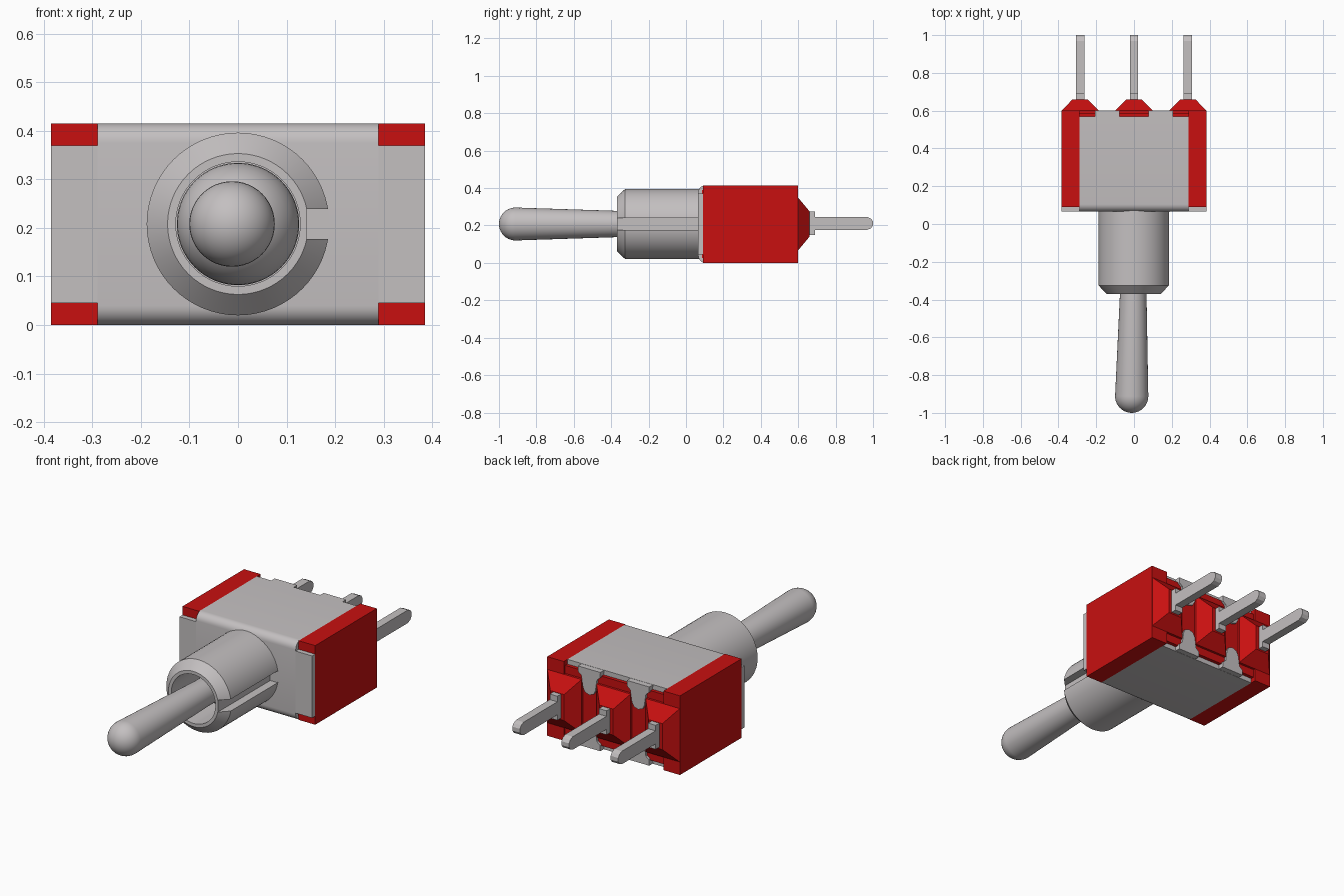
import bpy, bmesh, math
from mathutils import Matrix, Vector

cube = bpy.data.objects.get("Cube")
if cube:
    bpy.data.objects.remove(cube, do_unlink=True)

ZC = 0.208          # height of the lever axis
PINS = (-0.285, 0.0, 0.285)


def material(name, rgb):
    m = bpy.data.materials.new(name)
    m.use_nodes = True
    m.diffuse_color = (*rgb, 1)
    m.node_tree.nodes["Principled BSDF"].inputs["Base Color"].default_value = (*rgb, 1)
    return m


METAL = material("light_grey_metal", (0.55, 0.525, 0.53))
RED = material("red_plastic", (0.58, 0.005, 0.005))


def finish(name, bm, mat, smooth=False):
    bmesh.ops.recalc_face_normals(bm, faces=bm.faces)
    me = bpy.data.meshes.new(name)
    bm.to_mesh(me)
    bm.free()
    me.materials.append(mat)
    ob = bpy.data.objects.new(name, me)
    bpy.context.collection.objects.link(ob)
    if smooth:
        shade(ob)
    return ob


def shade(ob):
    bpy.ops.object.select_all(action='DESELECT')
    ob.select_set(True)
    bpy.context.view_layer.objects.active = ob
    bpy.ops.object.shade_smooth_by_angle(angle=math.radians(32))


def box(name, lo, hi, mat):
    bm = bmesh.new()
    bmesh.ops.create_cube(bm, size=1)
    lo, hi = Vector(lo), Vector(hi)
    for v in bm.verts:
        v.co = Vector([lo[i] + (v.co[i] + 0.5) * (hi[i] - lo[i]) for i in range(3)])
    return finish(name, bm, mat)


def prism(name, pts, offset, mat, smooth=False):
    """Extrude a closed outline of 3D points along an offset."""
    bm = bmesh.new()
    face = bm.faces.new([bm.verts.new(p) for p in pts])
    new = bmesh.ops.extrude_face_region(bm, geom=[face])["geom"]
    bmesh.ops.translate(bm, vec=offset, verts=[g for g in new if isinstance(g, bmesh.types.BMVert)])
    return finish(name, bm, mat, smooth)


def lathe(name, profile, mat, closed=False, steps=64, smooth=True):
    """Spin (radius, y) points about the lever axis."""
    bm = bmesh.new()
    vs = [bm.verts.new((r, y, ZC)) for r, y in profile]
    es = [bm.edges.new(p) for p in zip(vs, vs[1:])]
    if closed:
        es.append(bm.edges.new((vs[-1], vs[0])))
    bmesh.ops.spin(bm, geom=vs + es, cent=(0, 0, ZC), axis=(0, 1, 0),
                   angle=2 * math.pi, steps=steps)
    bmesh.ops.remove_doubles(bm, verts=bm.verts, dist=1e-5)
    return finish(name, bm, mat, smooth)


def arc(cy, cz, r, a0, a1, n=7):
    return [(cy + r * math.cos(math.radians(a0 + (a1 - a0) * i / n)),
             cz + r * math.sin(math.radians(a0 + (a1 - a0) * i / n))) for i in range(n + 1)]


# Red housing: core and two end walls
box("housing_core", (-0.289, 0.085, 0.025), (0.289, 0.588, 0.39), RED)
for side, s in (("left", 1), ("right", -1)):
    a, b = sorted((s * 0.289, s * 0.385))
    box(side + "_end_wall", (a, 0.09, 0), (b, 0.60, 0.415), RED)

# Metal strap wrapped over the top, front and bottom
R = 0.04
outline = ([(0.57, 0.0)] + arc(0.065 + R, R, R, 270, 180) + arc(0.065 + R, 0.415 - R, R, 180, 90)
           + [(0.57, 0.415), (0.57, 0.387), (0.095, 0.387), (0.095, 0.028), (0.57, 0.028)])
prism("strap", [(-0.289, y, z) for y, z in outline], (0.578, 0, 0), METAL, True)

# Front flange
for side, s in (("left", 1), ("right", -1)):
    a, b = sorted((s * 0.288, s * 0.385))
    box(side + "_front_flange", (a, 0.065, 0.045), (b, 0.09, 0.37), METAL)

# Rounded tabs folded over the back edge, above and below
tab = [(0.065, 0.0), (0.063, 0.03), (0.045, 0.045), (0.036, 0.105), (0.025, 0.126), (0.0, 0.135)]
tab += [(-x, d) for x, d in reversed(tab[:-1])]
for x0 in (-0.142, 0.142):
    for level in ("upper", "lower"):
        pts = [(x0 + x, 0.56, 0.414 - d if level == "upper" else 0.001 + d) for x, d in tab]
        prism(level + "_strap_tab", pts, (0, 0.04, 0), METAL)

# Tapered red pedestals with terminal pins
half = [(0.65, -0.063), (0.69, -0.063), (0.69, -0.034), (0.97, -0.034), (0.99, -0.025), (1.0, -0.01)]
pin = half + [(y, -z) for y, z in reversed(half)]
for x0 in PINS:
    bm = bmesh.new()
    rings = []
    for y, w, h in ((0.57, 0.099, 0.14), (0.60, 0.099, 0.14), (0.66, 0.04, 0.068)):
        rings.append([bm.verts.new((x0 + sx * w, y, ZC + sz * h))
                      for sx, sz in ((-1, -1), (1, -1), (1, 1), (-1, 1))])
    for r0, r1 in zip(rings, rings[1:]):
        for i in range(4):
            j = (i + 1) % 4
            bm.faces.new((r0[i], r0[j], r1[j], r1[i]))
    bm.faces.new(rings[0])
    bm.faces.new(rings[-1])
    finish("pin_pedestal", bm, RED)
    prism("terminal_pin", [(x0 - 0.022, y, ZC + 0.003 + z) for y, z in pin], (0.044, 0, 0), METAL)

# Bushing with a keyway cut along its left side
bushing = lathe("bushing", [(0.128, -0.37), (0.145, -0.37), (0.188, -0.325),
                            (0.188, 0.075), (0.128, 0.075)], METAL, closed=True, smooth=False)
cutter = box("keyway_cutter", (0.142, -0.5, 0.177), (0.3, 0.064, 0.239), METAL)
cutter.hide_render = True
mod = bushing.modifiers.new("keyway", 'BOOLEAN')
mod.operation = 'DIFFERENCE'
mod.solver = 'EXACT'
mod.object = cutter
bpy.context.view_layer.objects.active = bushing
bpy.ops.object.modifier_apply(modifier=mod.name)
bpy.data.objects.remove(cutter, do_unlink=True)
shade(bushing)

# Pivot ball inside the bushing
ball = [(max(0.0, 0.126 * math.sin(math.pi * i / 20)), -0.1 - 0.126 * math.cos(math.pi * i / 20))
        for i in range(21)]
lathe("pivot_ball", ball, METAL)

# Lever: tapered rod with a round tip, leaning slightly to the right
tip = [(0.088 * math.sin(math.pi / 2 * i / 10), -0.912 - 0.088 * math.cos(math.pi / 2 * i / 10))
       for i in range(11)]
lever = lathe("lever", tip + [(0.068, -0.30), (0.066, -0.15), (0.0, -0.15)], METAL, steps=48)
pivot = Matrix.Translation((0, -0.1, 0))
lever.data.transform(pivot @ Matrix.Rotation(-0.015, 4, 'Z') @ pivot.inverted())
